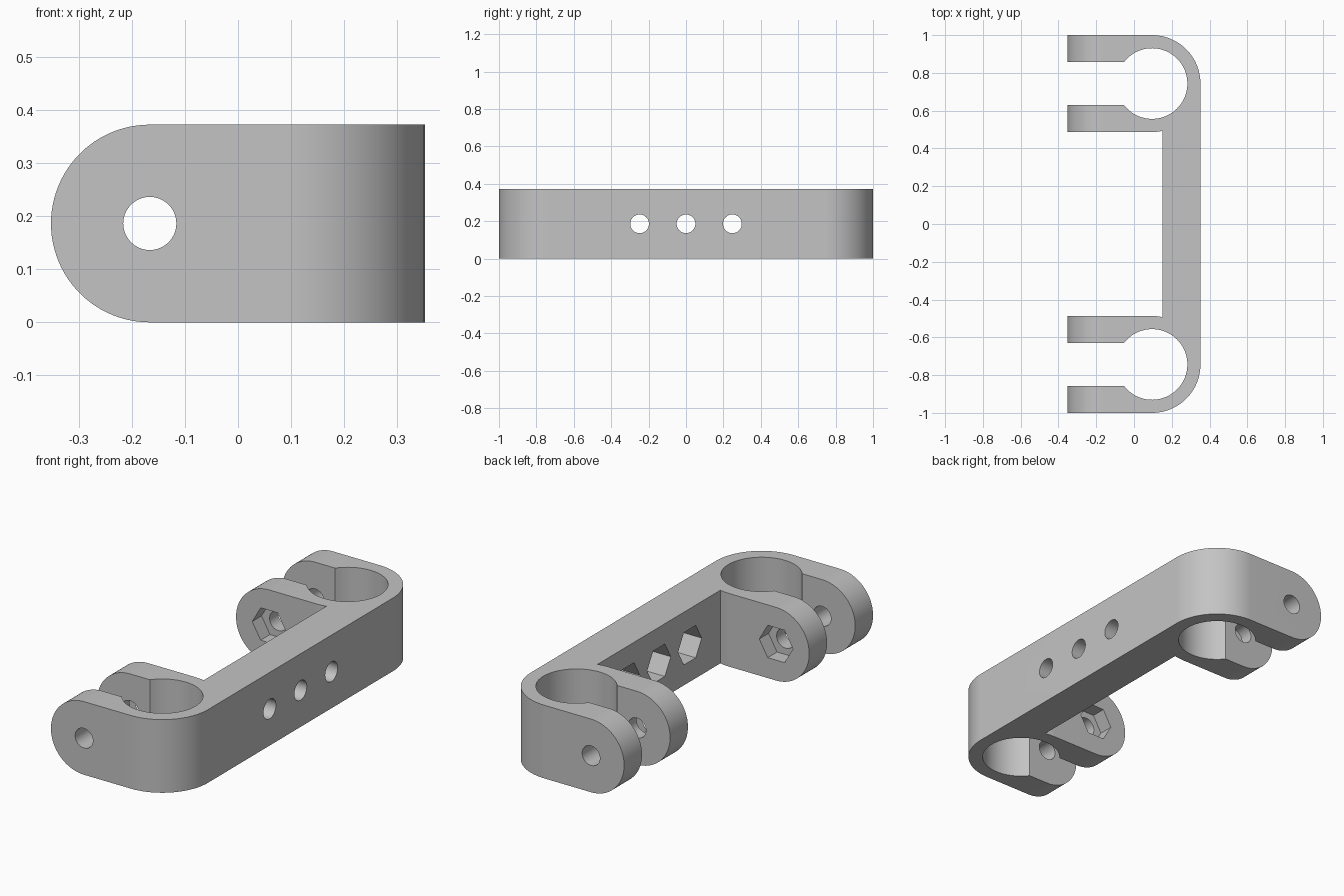
import bpy
import bmesh
from math import sin, cos, asin, acos, pi, radians
from mathutils import Vector

old = bpy.data.objects.get("Cube")
if old:
    bpy.data.objects.remove(old, do_unlink=True)

HEIGHT = 0.372
MID = HEIGHT / 2
END_X = 0.352                 # half the depth of the bracket
WALL_X = 0.152                # inner face of the long wall
CLAMP_Y, OUTER, BORE = 0.7435, 0.2565, 0.187
CLAMP_X = END_X - OUTER
SLOT = 0.113                  # half width of the clamp slot
BOLT_X = MID - END_X
BOLT_R, NUT_R = 0.05, 0.095

grey = bpy.data.materials.new("plain grey")
grey.use_nodes = True
colour = (0.55, 0.55, 0.55, 1)
grey.diffuse_color = colour
grey.node_tree.nodes["Principled BSDF"].inputs["Base Color"].default_value = colour


def arc(cx, cy, r, start, end, steps):
    angles = [start + (end - start) * i / steps for i in range(steps + 1)]
    return [(cx + r * cos(a), cy + r * sin(a)) for a in angles]


def prism(name, outline, axis, low, high):
    """Extrude a flat outline along an axis; the outline gives the other two."""
    place = {"x": lambda u, v, w: (w, u, v),
             "y": lambda u, v, w: (u, w, v),
             "z": lambda u, v, w: (u, v, w)}[axis]
    bm = bmesh.new()
    face = bm.faces.new([bm.verts.new(place(u, v, low)) for u, v in outline])
    new = bmesh.ops.extrude_face_region(bm, geom=[face])["geom"]
    shift = Vector(place(0, 0, high - low))
    bmesh.ops.translate(bm, vec=shift,
                        verts=[g for g in new if isinstance(g, bmesh.types.BMVert)])
    bmesh.ops.recalc_face_normals(bm, faces=bm.faces)
    mesh = bpy.data.meshes.new(name)
    bm.to_mesh(mesh)
    bm.free()
    mesh.materials.append(grey)
    obj = bpy.data.objects.new(name, mesh)
    bpy.context.collection.objects.link(obj)
    return obj


def combine(target, tool, operation):
    tool.hide_render = True
    mod = target.modifiers.new("cut", "BOOLEAN")
    mod.operation = operation
    mod.solver = "EXACT"
    mod.object = tool
    bpy.context.view_layer.objects.active = target
    bpy.ops.object.modifier_apply(modifier=mod.name)
    bpy.data.objects.remove(tool, do_unlink=True)


def round_cut(u, v, axis, low, high, r=BOLT_R, sides=40):
    ring = arc(u, v, r, 0, 2 * pi, sides)[:-1]
    combine(bracket, prism("cutter", ring, axis, low, high), "DIFFERENCE")


# Plan outline of one clamp: rounded corner, arm, slot, bore, inner arm
past = -END_X - 0.1
mouth = pi - asin(SLOT / BORE)
half = arc(CLAMP_X, CLAMP_Y, OUTER, 0, pi / 2, 24)
half += [(past, CLAMP_Y + OUTER), (past, CLAMP_Y + SLOT)]
half += arc(CLAMP_X, CLAMP_Y, BORE, mouth, -mouth, 64)
half += [(past, CLAMP_Y - SLOT), (past, CLAMP_Y - OUTER)]
half += arc(CLAMP_X, CLAMP_Y, OUTER, -pi / 2,
            -acos((WALL_X - CLAMP_X) / OUTER), 5)
half.append((WALL_X, CLAMP_Y - 0.2502))

# Mirror the clamp outline to get both ends joined by the long wall
outline = half[:-1] + [(x, -y) for x, y in reversed(half[:-1])]
bracket = prism("clamp_bracket", outline, "z", -0.1, HEIGHT + 0.1)

# Side profile: round the arm ends and set the height
side = arc(BOLT_X, MID, MID, pi / 2, 3 * pi / 2, 48) + [(0.6, 0), (0.6, HEIGHT)]
combine(bracket, prism("side_profile", side, "y", -1.2, 1.2), "INTERSECT")

# Clamp bolt holes and nut pockets on the inner arms
round_cut(BOLT_X, MID, "y", -1.3, 1.3)
inner = CLAMP_Y - OUTER
round_cut(BOLT_X, MID, "y", -inner - 0.075, inner + 0.075, NUT_R, 6)

# Wall bolt holes with nut pockets on the inner face
for y in (-0.248, 0, 0.248):
    round_cut(y, MID, "x", 0, 0.6)
    round_cut(y, MID, "x", 0, WALL_X + 0.12, NUT_R, 6)

bpy.ops.object.select_all(action="DESELECT")
bracket.select_set(True)
bpy.context.view_layer.objects.active = bracket
bpy.ops.object.shade_smooth_by_angle(angle=radians(30))
